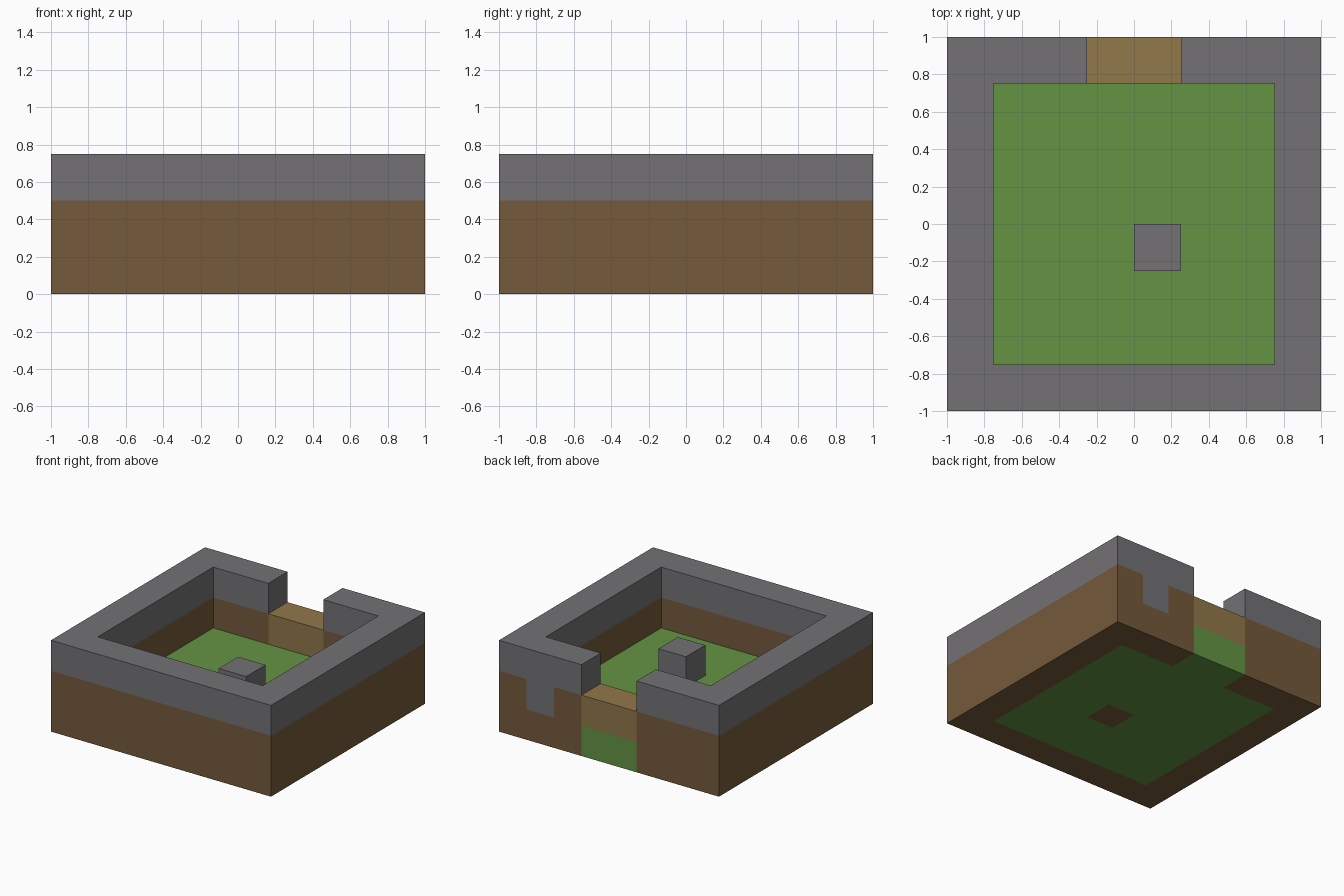
import bpy
import bmesh

cube = bpy.data.objects.get("Cube")
if cube:
    bpy.data.objects.remove(cube, do_unlink=True)


def material(name, *rgb):
    """Flat colour given as 0-255 display values, stored linear."""
    lin = [((c / 255 + 0.055) / 1.055) ** 2.4 for c in rgb]
    m = bpy.data.materials.new(name)
    m.use_nodes = True
    m.diffuse_color = (*lin, 1)
    bsdf = next(n for n in m.node_tree.nodes if n.type == 'BSDF_PRINCIPLED')
    bsdf.inputs["Base Color"].default_value = (*lin, 1)
    bsdf.inputs["Roughness"].default_value = 0.9
    return m


stone = material("stone grey", 115, 113, 116)
earth = material("earth brown", 117, 90, 59)
grass = material("grass green", 100, 148, 67)
sand = material("sand tan", 145, 120, 74)

U = 0.25  # one block; all outlines and heights below are in blocks


def prism(name, outline, low, high, mat):
    """Extrude a flat outline from one block level to another."""
    bm = bmesh.new()
    base = bm.faces.new([bm.verts.new((x * U, y * U, low * U)) for x, y in outline])
    top = bmesh.ops.extrude_face_region(bm, geom=[base], use_keep_orig=True)
    verts = [g for g in top["geom"] if isinstance(g, bmesh.types.BMVert)]
    bmesh.ops.translate(bm, verts=verts, vec=(0, 0, (high - low) * U))
    bmesh.ops.recalc_face_normals(bm, faces=bm.faces)
    mesh = bpy.data.meshes.new(name)
    bm.to_mesh(mesh)
    bm.free()
    mesh.materials.append(mat)
    obj = bpy.data.objects.new(name, mesh)
    bpy.context.collection.objects.link(obj)
    return obj


def rect(x0, y0, x1, y1):
    return [(x0, y0), (x1, y0), (x1, y1), (x0, y1)]


def wall(end):
    """Wall outline running round from the gate's right side to x = end."""
    around = [(-1, 4), (-4, 4), (-4, -4), (4, -4), (4, 4), (end, 4)]
    inside = [(end, 3), (3, 3), (3, -3), (-3, -3), (-3, 3), (-1, 3)]
    if end == 3:
        inside.pop(0)
    return around + inside


# Surrounding wall, with the gate gap at the back
prism("wall_footing", wall(1), 0, 1, earth)
prism("earth_wall", wall(3), 1, 2, earth)
prism("earth_wall_gate_end", rect(1, 3, 2, 4), 1, 2, earth)
prism("exposed_stone", rect(2, 3, 3, 4), 1, 2, stone)
prism("stone_wall_top", wall(1), 2, 3, stone)

# Lawn, notched round the pillar and running out under the gate
prism("lawn_front", [(-3, -3), (3, -3), (3, 0), (1, 0), (1, -1), (0, -1),
                     (0, 0), (-3, 0)], 0, 1, grass)
prism("lawn_back", [(-3, 0), (3, 0), (3, 3), (1, 3), (1, 4), (-1, 4),
                    (-1, 3), (-3, 3)], 0, 1, grass)

# Gate step
prism("gate_step", rect(-1, 3, 1, 4), 1, 2, sand)

# Pillar on its earth base
prism("pillar_base", rect(0, -1, 1, 0), 0, 1, earth)
prism("pillar", rect(0, -1, 1, 0), 1, 2, stone)
